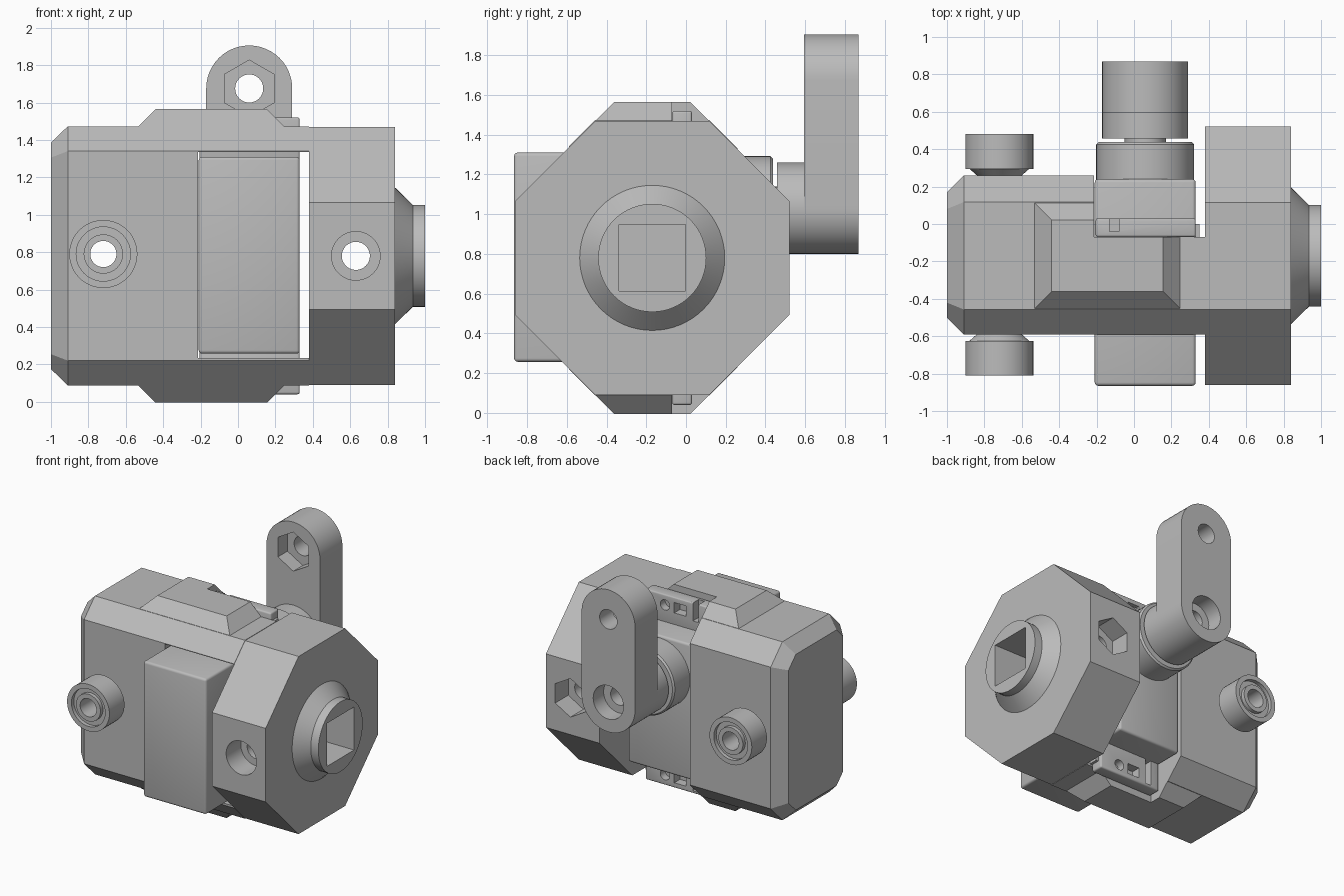
import bpy, bmesh, math
from mathutils import Vector

cube = bpy.data.objects.get("Cube")
if cube:
    bpy.data.objects.remove(cube, do_unlink=True)

grey = bpy.data.materials.new("mid_grey")
grey.use_nodes = True
GREY = (0.5, 0.5, 0.5, 1)
grey.diffuse_color = GREY
grey.node_tree.nodes["Principled BSDF"].inputs["Base Color"].default_value = GREY

CY, CZ = -0.17, 0.78          # axis of the octagonal body
FAR = 3.0


def loft(name, rings, caps=True):
    """Skin a list of equal-length point rings."""
    bm = bmesh.new()
    loops = [[bm.verts.new(p) for p in ring] for ring in rings]
    n = len(loops[0])
    for a, b in zip(loops, loops[1:]):
        for i in range(n):
            bm.faces.new((a[i], a[(i + 1) % n], b[(i + 1) % n], b[i]))
    if caps:
        bm.faces.new(loops[0])
        bm.faces.new(loops[-1])
    bmesh.ops.recalc_face_normals(bm, faces=bm.faces)
    mesh = bpy.data.meshes.new(name)
    bm.to_mesh(mesh)
    bm.free()
    mesh.materials.append(grey)
    obj = bpy.data.objects.new(name, mesh)
    bpy.context.collection.objects.link(obj)
    return obj


def box(name, x, y, z):
    return loft(name, [[(x[0], y[0], h), (x[1], y[0], h), (x[1], y[1], h), (x[0], y[1], h)] for h in z])


def lathe(name, axis, centre, profile, n=48, turn=0.0, caps=True):
    """Turn (radius, position) pairs round an x or y axis."""
    rings = []
    for r, p in profile:
        ring = []
        for i in range(n):
            t = turn + math.tau * i / n
            u, v = centre[0] + r * math.cos(t), centre[1] + r * math.sin(t)
            ring.append((p, u, v) if axis == "x" else (u, p, v))
        rings.append(ring)
    return loft(name, rings, caps)


def section(x, apothem, front, back):
    """Octagon outline, with its front and back cut flat at the given depths."""
    reach = apothem * math.sqrt(2)
    flat = reach - apothem
    top = [(front, reach - front), (flat, apothem), (-flat, apothem), (-back, reach - back)]
    order = [(-top[0][0], top[0][1]), (-top[1][0], top[1][1]), (-top[2][0], top[2][1]), (-top[3][0], top[3][1])]
    outline = order + [(y, -z) for y, z in reversed(order)]
    return [(x, CY + y, CZ + z) for y, z in outline]


def cut(obj, cutters):
    """Subtract the cutters, bake the result."""
    for c in cutters:
        c.hide_render = True
        m = obj.modifiers.new("cut", "BOOLEAN")
        m.operation, m.solver, m.object = "DIFFERENCE", "EXACT", c
    bake(obj)


def bake(obj):
    bpy.context.view_layer.update()
    dg = bpy.context.evaluated_depsgraph_get()
    obj.data = bpy.data.meshes.new_from_object(obj.evaluated_get(dg))
    obj.modifiers.clear()


def bevel(obj, width):
    m = obj.modifiers.new("bevel", "BEVEL")
    m.width, m.segments = width, 3
    bake(obj)


# Cutters shared by several parts
slot = box("slot_cutter", (-0.215, 0.5), (-FAR, FAR), (0.235, 1.335))
notch = box("notch_cutter", (-0.215, 0.5), (-0.07, FAR), (-FAR, FAR))
axle = (-0.72, 0.79)
bolt = (0.63, CZ)
axle_hole = lathe("axle_cutter", "y", axle, [(0.07, -FAR), (0.07, FAR)])
bolt_hole = lathe("bolt_cutter", "y", bolt, [(0.075, -FAR), (0.075, FAR)])
bolt_head = lathe("bolt_head_cutter", "y", bolt, [(0.13, -FAR), (0.13, -0.68)])
bolt_nut = lathe("bolt_nut_cutter", "y", bolt, [(0.15, 0.36), (0.15, FAR)], 6, math.pi / 6)
socket = box("socket_cutter", (0.45, FAR), (CY - 0.167, CY + 0.167), (CZ - 0.167, CZ + 0.167))
cutters = [slot, notch, axle_hole, bolt_hole, bolt_head, bolt_nut, socket]

# Main shell with chamfered left end
shell = loft("main_shell", [section(-1, 0.605, 0.33, 0.34), section(-0.91, 0.693, 0.42, 0.43),
                            section(0.38, 0.693, 0.42, 0.43)])
cut(shell, [slot, notch, axle_hole])

# Octagonal end block
o = 0.69 * (math.sqrt(2) - 1)
end = loft("end_block", [[(x, CY + 0.69 / math.cos(math.pi / 8) * math.cos(math.pi / 8 + math.tau * i / 8),
                           CZ + 0.69 / math.cos(math.pi / 8) * math.sin(math.pi / 8 + math.tau * i / 8))
                          for i in range(8)] for x in (0.38, 0.84)])
cut(end, [bolt_hole, bolt_head, bolt_nut, socket])

# Raised pads above and below
for name, side in (("top_pad", 1), ("bottom_pad", -1)):
    rings = []
    for height, inset in ((0.69, 0), (0.785, 0.095)):
        x0, x1 = -0.535 + inset, 0.25 - inset
        y0, y1 = CY - o + inset, CY + o - inset
        z = CZ + side * height
        rings.append([(x0, y0, z), (x1, y0, z), (x1, y1, z), (x0, y1, z)])
    cut(loft(name, rings), [notch])

# Drive collar with square socket
collar = lathe("drive_collar", "x", (CY, CZ), [(0.365, 0.84), (0.272, 0.935), (0.272, 1.0)], 64)
cut(collar, [socket])

# Rollers on both sides
for name, face, s in (("front_roller", -0.59, -1), ("back_roller", 0.26, 1)):
    steps = [(0.07, 0), (0.12, 0), (0.16, 0.035), (0.182, 0.035), (0.182, 0.22), (0.145, 0.22), (0.145, 0.19),
             (0.105, 0.19), (0.105, 0.22), (0.07, 0.22), (0.07, 0)]
    lathe(name, "y", axle, [(r, face + s * d) for r, d in steps], caps=False)

# Cartridge in the slot
cartridge = box("cartridge", (-0.21, 0.33), (-0.865, 0.24), (0.257, 1.31))
bevel(cartridge, 0.018)

# Latch plates at the top and bottom of the cartridge
for name, s in (("top_latch", 1), ("bottom_latch", -1)):
    z = sorted((CZ + s * 0.5, CZ + s * 0.74))
    plate = box(name, (-0.205, 0.33), (-0.069, 0.03), z)
    bevel(plate, 0.012)
    zc = CZ + s * 0.66
    holes = [lathe("latch_hole", "y", (0.16, zc), [(0.04, -0.03), (0.04, FAR)], 24),
             box("latch_slot", (-0.02, 0.08), (-0.04, FAR), (zc - 0.04, zc + 0.04)),
             box("latch_gap", (-0.13, -0.08), (-0.04, FAR), (zc - 0.06, zc + 0.2))]
    cut(plate, holes)
    cutters += holes
    box(name + "_hook", (0.33, 0.35), (-0.07, 0.0), (zc - 0.02, zc + 0.02))

# Shaft housing and shaft
PX, PZ = 0.06, 1.03
lathe("shaft_housing", "y", (PX, PZ), [(0.262, 0.2), (0.262, 0.425), (0.25, 0.438)], 64)
lathe("shaft", "y", (PX, PZ), [(0.11, 0.4), (0.11, 0.5)], 24)

# Crank arm and boss
TOP, R = 1.675, 0.23
outline = []
for i in range(50):
    half = i // 25
    t = math.pi * (i % 25) / 24 + math.pi * half
    outline.append((PX + R * math.cos(t), (PZ if half else TOP) + R * math.sin(t)))
crank = loft("crank_arm", [[(x, y, z) for x, z in outline] for y in (0.593, 0.868)])
lathe("crank_boss", "y", (PX, PZ), [(R, 0.457), (R, 0.593)], 48)
crank_cuts = [
    lathe("pin_cutter", "y", (PX, TOP), [(0.075, 0), (0.075, FAR)]),
    lathe("nut_cutter", "y", (PX, TOP), [(0.152, 0), (0.152, 0.71)], 6, math.pi / 6),
    lathe("screw_head_cutter", "y", (PX, PZ), [(0.13, 0.74), (0.13, FAR)]),
    lathe("screw_cutter", "y", (PX, PZ), [(0.07, 0.62), (0.07, FAR)])]
cut(crank, crank_cuts)
cutters += crank_cuts

# Remove helpers, then smooth the round parts
for c in cutters:
    bpy.data.objects.remove(c, do_unlink=True)
for obj in bpy.context.scene.objects:
    if obj.type == "MESH":
        bpy.ops.object.select_all(action="DESELECT")
        obj.select_set(True)
        bpy.context.view_layer.objects.active = obj
        bpy.ops.object.shade_smooth_by_angle(angle=math.radians(30))
